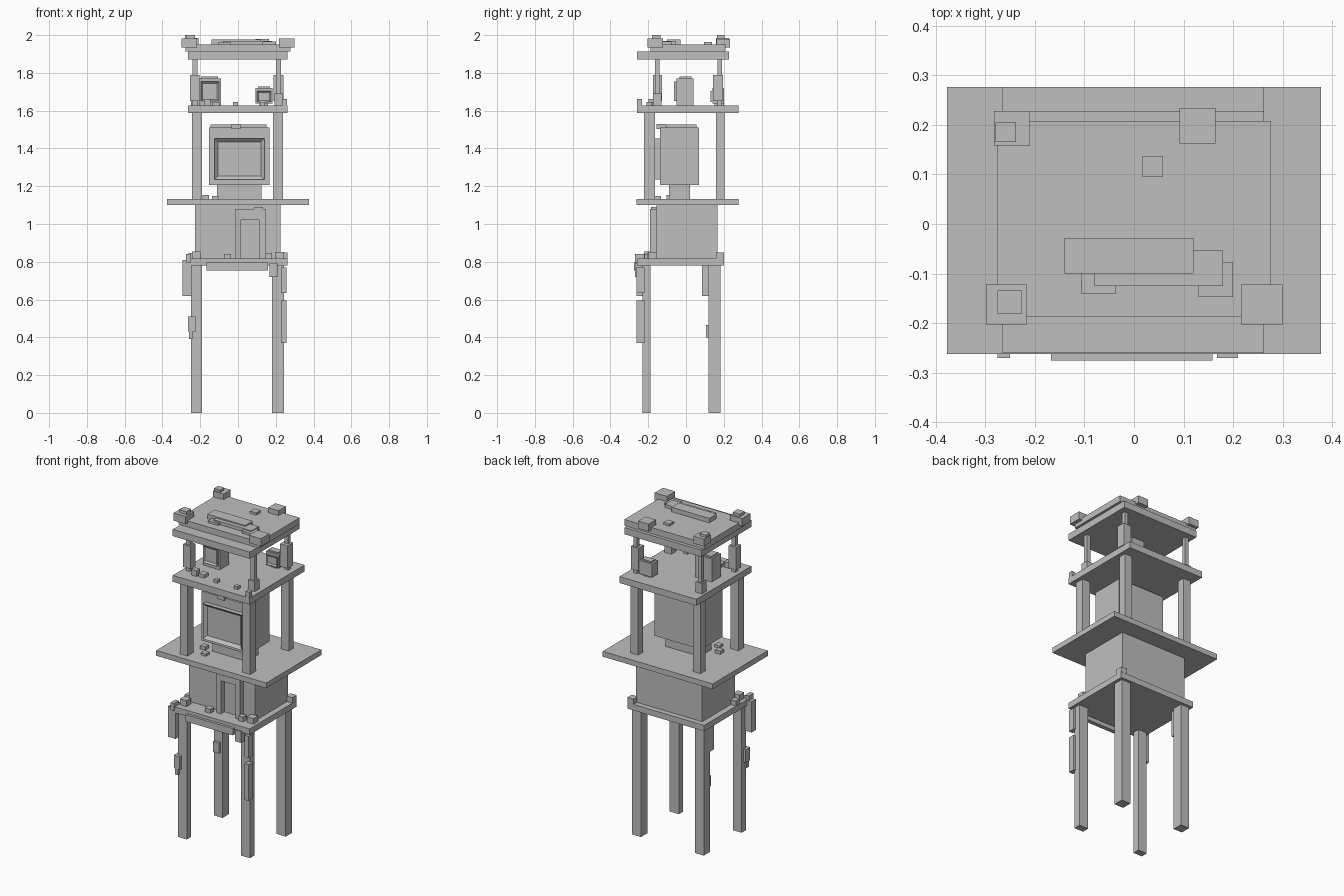
import bpy
import bmesh

default_cube = bpy.data.objects.get("Cube")
if default_cube:
    bpy.data.objects.remove(default_cube, do_unlink=True)

# Single stone grey material
grey = bpy.data.materials.new("stone_grey")
grey.use_nodes = True
colour = (.52, .52, .52, 1)
grey.diffuse_color = colour
grey.node_tree.nodes["Principled BSDF"].inputs["Base Color"].default_value = colour


def finish(name, bm):
    mesh = bpy.data.meshes.new(name)
    bm.to_mesh(mesh)
    bm.free()
    mesh.materials.append(grey)
    obj = bpy.data.objects.new(name, mesh)
    bpy.context.collection.objects.link(obj)
    return obj


def box_mesh(x, y, z):
    """Box spanning three (low, high) ranges."""
    bm = bmesh.new()
    bmesh.ops.create_cube(bm, size=1)
    for vert in bm.verts:
        for axis, span in enumerate((x, y, z)):
            vert.co[axis] = span[vert.co[axis] > 0]
    return bm


def box(name, x, y, z):
    return finish(name, box_mesh(x, y, z))


def bezel(name, x, y, z, rim, depth):
    """Box whose front face is inset and pushed back."""
    bm = box_mesh(x, y, z)
    bm.normal_update()
    front = min(bm.faces, key=lambda face: face.normal.y)
    bmesh.ops.inset_region(bm, faces=[front], thickness=rim)
    bmesh.ops.translate(bm, verts=front.verts, vec=(0, depth, 0))
    return finish(name, bm)


def pebble(name, x, y, base, size, height):
    """Small square block resting on a deck."""
    half = size / 2
    return box(name, (x - half, x + half), (y - half, y + half), (base, base + height))


def corner_posts(name, left, right, front, back, z):
    """Four upright posts, one in each corner."""
    for side, x in (("left", right), ("right", left)):
        for end, y in (("front", front), ("back", back)):
            box(f"{name}_{end}_{side}", x, y, z)


# Legs
corner_posts("leg", (-.25, -.19), (.18, .243), (-.23, -.187), (.12, .183), (0, .79))

# Decks, from the bottom up
box("lower_deck", (-.265, .262), (-.26, .2), (.78, .817))
box("wide_deck", (-.377, .377), (-.262, .277), (1.1, 1.133))
box("upper_deck", (-.265, .262), (-.26, .277), (1.587, 1.627))
box("roof_base", (-.265, .262), (-.26, .228), (1.87, 1.912))
box("roof_slab", (-.277, .277), (-.187, .208), (1.912, 1.95))

# Hanging planks around the lower deck and legs
box("front_fascia", (-.168, .158), (-.276, -.25), (.755, .797))
box("corner_hanging_plank", (-.295, -.245), (-.262, -.22), (.62, .81))
box("corner_cap", (-.275, -.25), (-.27, -.222), (.795, .84))
box("right_leg_patch", (-.265, -.225), (-.25, -.205), (.43, .51))
box("right_leg_splinter", (-.26, -.24), (-.245, -.22), (.39, .43))
box("left_leg_upper_plank", (.228, .257), (-.262, -.22), (.635, .77))
box("left_leg_lower_plank", (.228, .257), (-.262, -.22), (.37, .595))
box("front_tab", (.168, .21), (-.27, -.225), (.72, .79))
box("back_leg_upper_plank", (-.25, -.205), (.085, .12), (.62, .785))
box("back_leg_lower_plank", (-.245, -.205), (.105, .125), (.4, .465))

# Cabin with a framed doorway
box("cabin", (-.228, .225), (-.155, .167), (.817, 1.1))
box("door_jamb_right", (-.015, .015), (-.19, -.155), (.817, 1.08))
box("door_jamb_left", (.115, .147), (-.19, -.155), (.817, 1.08))
box("door_lintel", (.015, .115), (-.19, -.155), (1.022, 1.08))
box("door_lintel_chip", (.085, .132), (-.185, -.155), (1.08, 1.09))

# Loose blocks on the lower deck
deck = .817
pebble("lower_deck_block_corner", -.22, -.2, deck, .045, .037)
pebble("lower_deck_block_side", -.245, -.13, deck, .035, .03)
pebble("lower_deck_block_front", -.055, -.2, deck, .037, .025)
pebble("lower_deck_block_door", .163, -.19, deck, .033, .03)
pebble("lower_deck_block_left", .222, -.175, deck, .045, .035)
pebble("lower_deck_block_back", .24, .18, deck, .042, .033)

# Posts of the middle storey
corner_posts("middle_post", (-.243, -.19), (.185, .238), (-.222, -.165), (.158, .205), (1.13, 1.59))

# Large screen on its stand
box("screen_stand", (-.11, .125), (-.09, .02), (1.13, 1.21))
box("screen_body", (-.153, .167), (-.137, .07), (1.207, 1.512))
bezel("screen_bezel", (-.125, .14), (-.165, -.137), (1.235, 1.453), .026, .018)
box("screen_top_plate", (-.145, .15), (-.105, .055), (1.512, 1.527))
box("screen_top_tab", (-.035, .012), (-.155, -.105), (1.503, 1.53))

# Loose blocks on the wide deck
pebble("wide_deck_block_front", -.12, -.15, 1.133, .035, .015)
pebble("wide_deck_block_side", -.17, -.085, 1.133, .035, .02)

# Thin posts of the top storey, with sleeves
corner_posts("top_post", (-.24, -.215), (.202, .227), (-.165, -.14), (.167, .19), (1.62, 1.88))
box("sleeve_front_right", (-.255, -.203), (-.175, -.127), (1.65, 1.79))
box("sleeve_back_left", (.188, .24), (.143, .197), (1.65, 1.79))
box("sleeve_front_left", (.192, .237), (-.175, -.13), (1.627, 1.69))
box("sleeve_back_right", (-.25, -.205), (.157, .2), (1.627, 1.69))

# Two small screens on the upper deck
box("small_screen_body", (-.205, -.09), (-.05, .04), (1.627, 1.77))
bezel("small_screen_bezel", (-.197, -.1), (-.063, -.05), (1.65, 1.755), .014, .009)
box("small_screen_top", (-.195, -.105), (-.035, .03), (1.77, 1.78))
box("tiny_screen_body", (.093, .182), (.14, .2), (1.637, 1.72))
box("tiny_screen_foot", (.115, .16), (.15, .19), (1.62, 1.64))
bezel("tiny_screen_bezel", (.1, .175), (.13, .14), (1.645, 1.705), .011, .007)
box("tiny_screen_top", (.105, .17), (.15, .19), (1.72, 1.728))

# Loose blocks on the upper deck
deck = 1.627
pebble("upper_deck_block_tall", -.163, -.18, deck, .035, .035)
pebble("upper_deck_block_flat", -.118, -.17, deck, .04, .02)
pebble("upper_deck_block_middle", -.013, -.19, deck, .026, .018)
pebble("upper_deck_block_left", .13, -.195, deck, .026, .018)
pebble("upper_deck_corner_stub", .247, -.246, deck - .01, .026, .045)

# Roof corner blocks with caps
box("roof_block_front_right", (-.299, -.216), (-.203, -.122), (1.935, 1.983))
box("roof_cap_front_right", (-.275, -.227), (-.181, -.134), (1.983, 2))
box("roof_block_front_left", (.216, .3), (-.203, -.122), (1.935, 1.983))
box("roof_block_back_right", (-.283, -.21), (.158, .228), (1.94, 1.985))
box("roof_cap_back_right", (-.28, -.238), (.165, .205), (1.985, 2))
box("roof_block_back_left", (.092, .164), (.162, .234), (1.935, 1.98))

# Stacked slats on the roof
box("roof_slat_top", (-.14, .12), (-.1, -.028), (1.95, 1.978))
box("roof_slat_middle", (-.08, .18), (-.125, -.053), (1.95, 1.97))
box("roof_slat_right_end", (-.107, -.036), (-.14, -.07), (1.95, 1.962))
box("roof_slat_left_end", (.13, .2), (-.147, -.077), (1.95, 1.965))
pebble("roof_pebble", .038, .116, 1.95, .042, .014)
